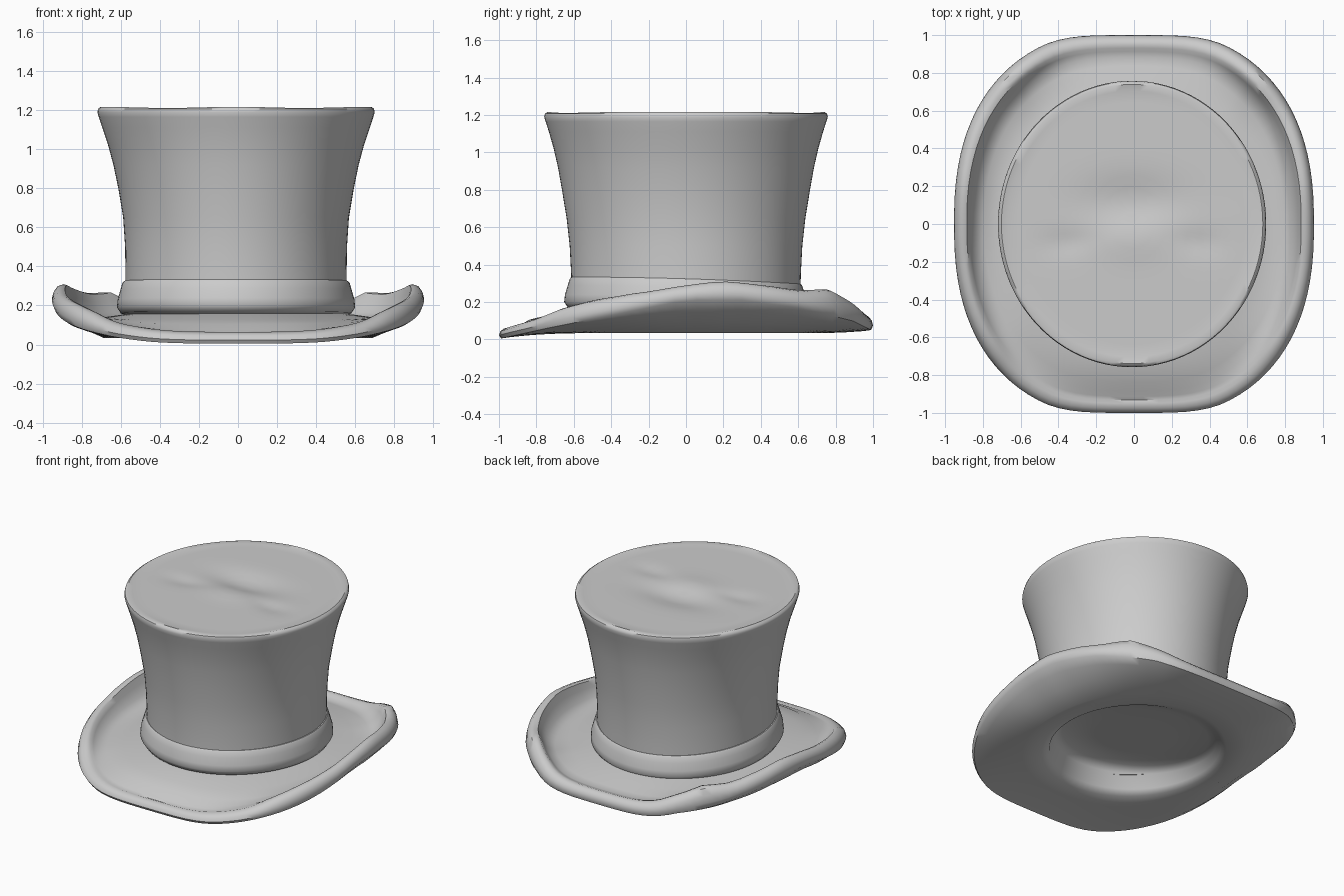
import bpy, bmesh
from math import sin, cos, pi, exp

if "Cube" in bpy.data.objects:
    bpy.data.objects.remove(bpy.data.objects["Cube"])

N = 96
CX = -0.01  # crown sits slightly off centre


def loft(name, rings, cap_end=None):
    """Skin a list of closed rings; optionally close the last one to a centre point."""
    bm = bmesh.new()
    vr = [[bm.verts.new(p) for p in r] for r in rings]
    for a, b in zip(vr, vr[1:]):
        for i in range(N):
            j = (i + 1) % N
            bm.faces.new((a[i], a[j], b[j], b[i]))
    if cap_end:
        c = bm.verts.new(cap_end)
        for i in range(N):
            bm.faces.new((vr[-1][i], vr[-1][(i + 1) % N], c))
    bmesh.ops.recalc_face_normals(bm, faces=bm.faces)
    me = bpy.data.meshes.new(name)
    bm.to_mesh(me)
    bm.free()
    ob = bpy.data.objects.new(name, me)
    bpy.context.collection.objects.link(ob)
    bpy.ops.object.select_all(action='DESELECT')
    bpy.context.view_layer.objects.active = ob
    ob.select_set(True)
    bpy.ops.object.shade_smooth_by_angle(angle=0.8)
    return ob


def lerp(table, v):
    for (a, p), (b, q) in zip(table, table[1:]):
        if v <= b:
            return p + (q - p) * max(0, v - a) / (b - a)
    return table[-1][1]


def oval(r, zf, ratio=1.068):
    """Oval ring of half-width r; zf gives the height at each point."""
    pts = []
    for i in range(N):
        t = 2 * pi * i / N
        x, y = r * cos(t), r * ratio * sin(t)
        pts.append((x + CX, y, zf(x, y)))
    return pts


# Crown: flared wall and a gently dented top
def dent(x, y):
    return (1.208 - 0.03 * exp(-((x / 0.25) ** 2 + ((y - 0.12) / 0.12) ** 2))
            + 0.012 * exp(-((x / 0.15) ** 2 + ((y + 0.08) / 0.1) ** 2))
            - 0.012 * exp(-(((abs(x) - 0.35) / 0.12) ** 2 + ((y + 0.1) / 0.07) ** 2)))


wall = [(0.565, 0.17, 1.08), (0.566, 0.35, 1.085), (0.568, 0.5, 1.095), (0.578, 0.65, 1.105),
        (0.603, 0.8, 1.1), (0.628, 0.92, 1.09), (0.655, 1.02, 1.08), (0.685, 1.11, 1.07),
        (0.703, 1.165, 1.068), (0.71, 1.19, 1.068), (0.706, 1.207, 1.068)]
crown = [oval(r, lambda x, y, z=z: z, k) for r, z, k in wall]
crown.append(oval(0.692, lambda x, y: 1.214 + 0.003 * cos(9 * x)))
crown += [oval(0.66 - 0.06 * k, dent) for k in range(11)]
loft("crown", crown, (CX, 0, dent(0, 0)))

# Hat band, tilted slightly down towards the back
band = [oval(r, lambda x, y, z=z: z - 0.03 * y + 0.01 * (abs(x) / 0.6) ** 2)
        for r, z in [(0.54, 0.14), (0.59, 0.15), (0.61, 0.18), (0.606, 0.22),
                     (0.592, 0.27), (0.582, 0.305), (0.574, 0.315), (0.56, 0.315)]]
loft("band", band)

# Brim: rolled lip high at the sides, low at front and back
LIP_TOP = [(-1, .065), (-.85, .11), (-.7, .165), (-.5, .21), (-.3, .25), (0, .29), (.2, .305),
           (.5, .285), (.65, .265), (.8, .265), (.92, .2), (1, .13)]
LIP_LOW = [(-1, .005), (-.75, .06), (-.6, .09), (-.3, .15), (0, .21), (.3, .21),
           (.6, .17), (.9, .1), (1, .05)]

# (fraction from band to edge, height from lip top e and lip bottom l)
SECTION = [
    (-0.20, lambda e, l: 0.16), (0.0, lambda e, l: 0.152),
    (0.3, lambda e, l: 0.125 + 0.04 * e), (0.55, lambda e, l: 0.095 + 0.16 * e),
    (0.68, lambda e, l: 0.05 + 0.43 * e), (0.76, lambda e, l: 0.02 + 0.75 * e),
    (0.81, lambda e, l: e - 0.006), (0.86, lambda e, l: e), (0.93, lambda e, l: e - 0.008),
    (0.98, lambda e, l: 0.65 * e + 0.35 * l), (1.0, lambda e, l: 0.3 * e + 0.7 * l),
    (0.97, lambda e, l: l), (0.85, lambda e, l: 0.72 * l + 0.008),
    (0.6, lambda e, l: 0.36 * l + 0.02), (0.25, lambda e, l: 0.033),
    (-0.05, lambda e, l: 0.037)]


def edge(t):
    """Outer brim outline: squarish oval with flattened front and back."""
    c, s = cos(t), sin(t)
    n = 2.4
    x = 0.953 * abs(c) ** (2 / n) * (1 if c > 0 else -1)
    y = 1.035 * abs(s) ** (2 / n) * (1 if s > 0 else -1)
    if abs(y) > 0.94:  # soft flattening
        y = (0.94 + 0.06 * (1 - (1 - (abs(y) - 0.94) / 0.095) ** 1.6)) * (1 if y > 0 else -1)
    return x, y


brim = []
for f, zf in SECTION:
    ring = []
    for i in range(N):
        t = 2 * pi * (i + 0.5) / N
        ox, oy = edge(t)
        k = ((ox / 0.6) ** 2 + (oy / 0.64) ** 2) ** -0.5
        g = k + (1 - k) * f
        # gentle waviness along the lip
        e = lerp(LIP_TOP, oy) + 0.006 * sin(9 * t) * cos(t) ** 2
        ring.append((ox * g, oy * g, zf(e, lerp(LIP_LOW, oy))))
    brim.append(ring)

# Slanted recess under the crown, deep at the front and fading out at the back
brim += [oval(r, lambda x, y, d=d: 0.045 + d * (0.10 - 0.15 * y))
         for r, d in [(0.54, 0.15), (0.51, 0.75), (0.46, 1.0), (0.25, 1.0)]]
loft("brim", brim, (CX, 0, 0.145))
